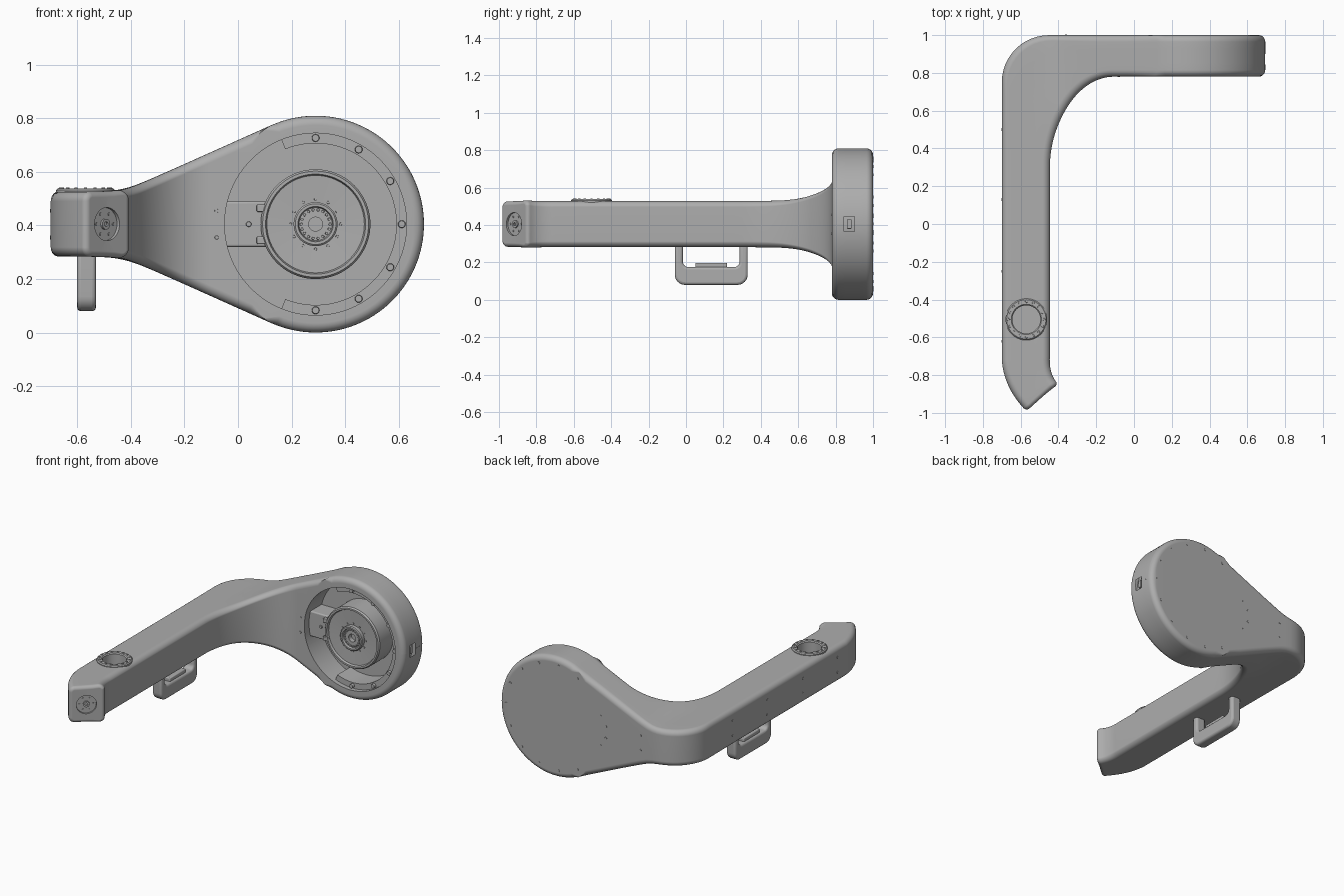
import bpy, bmesh
from math import sin, cos, sqrt, pi, radians
from mathutils import Vector as V, Matrix

cube = bpy.data.objects.get("Cube")
if cube:
    bpy.data.objects.remove(cube, do_unlink=True)

grey = bpy.data.materials.new("housing grey")
grey.use_nodes = True
grey.diffuse_color = (0.42, 0.42, 0.42, 1)
grey.node_tree.nodes["Principled BSDF"].inputs["Base Color"].default_value = grey.diffuse_color

X, Y, Z = V((1, 0, 0)), V((0, 1, 0)), V((0, 0, 1))
MID = 0.405                   # height of the symmetry plane
CX, R = 0.29, 0.405           # head circle
LEAN = radians(24.2)          # slope of the head's straight flanks
EDGE = 0.035                  # rounding of the housing edges


def finish(name, bm):
    bmesh.ops.remove_doubles(bm, verts=bm.verts, dist=1e-5)
    bmesh.ops.recalc_face_normals(bm, faces=bm.faces)
    me = bpy.data.meshes.new(name)
    bm.to_mesh(me)
    bm.free()
    me.materials.append(grey)
    ob = bpy.data.objects.new(name, me)
    bpy.context.scene.collection.objects.link(ob)
    return ob


def smooth(ob, angle=32):
    bpy.ops.object.select_all(action='DESELECT')
    ob.select_set(True)
    bpy.context.view_layer.objects.active = ob
    bpy.ops.object.shade_smooth_by_angle(angle=radians(angle))
    return ob


def place(origin, axis):
    return Matrix.Translation(origin) @ axis.to_track_quat('Z', 'Y').to_matrix().to_4x4()


def lathe(name, profile, origin, axis, seg=64):
    """Spin (radius, height) pairs about an axis."""
    bm = bmesh.new()
    m = place(origin, axis)
    rings = [[bm.verts.new(m @ V((r * cos(2 * pi * k / seg), r * sin(2 * pi * k / seg), h)))
              for k in range(seg)] for r, h in profile]
    for a, b in zip(rings, rings[1:]):
        for k in range(seg):
            j = (k + 1) % seg
            bm.faces.new((a[k], a[j], b[j], b[k]))
    return smooth(finish(name, bm))


def drum(name, r, depth, origin, axis, seg=64):
    return lathe(name, [(0, 0), (r, 0), (r, depth), (0, depth)], origin, axis, seg)


def dots(name, spots, r, h, seg=10):
    """Many small screw heads in one object; each spot is (position, axis)."""
    bm = bmesh.new()
    for p, axis in spots:
        bmesh.ops.create_cone(bm, cap_ends=True, segments=seg, radius1=r, radius2=r * 0.85,
                              depth=h, matrix=place(p, axis))
    return smooth(finish(name, bm))


def prism(name, pts, push, bevel=0):
    bm = bmesh.new()
    face = bm.faces.new([bm.verts.new(p) for p in pts])
    out = bmesh.ops.extrude_face_region(bm, geom=[face])["geom"]
    bmesh.ops.translate(bm, vec=push, verts=[v for v in out if isinstance(v, bmesh.types.BMVert)])
    ob = finish(name, bm)
    if bevel:
        mod = ob.modifiers.new("round", 'BEVEL')
        mod.width, mod.segments, mod.limit_method = bevel, 3, 'ANGLE'
        mod.angle_limit = radians(40)
    return smooth(ob)


def box(name, lo, hi, bevel=0):
    a, b = V(lo), V(hi)
    return prism(name, [a, V((b.x, a.y, a.z)), V((b.x, b.y, a.z)), V((a.x, b.y, a.z))],
                 Z * (b.z - a.z), bevel)


# Housing: sections lofted along the bent arm into the teardrop head
def half_height(x):
    if x > CX - R * sin(LEAN):
        return sqrt(max(0, R * R - (x - CX) ** 2))
    e = (R + (x - CX) * sin(LEAN)) / cos(LEAN) - 0.12
    return 0.12 + (e + sqrt(e * e + 0.0004)) / 2


def outward(x):
    if x > CX - R * sin(LEAN):
        nx = min(1, (x - CX) / R)
        return nx, sqrt(1 - nx * nx)
    s = (half_height(x + 1e-4) - half_height(x - 1e-4)) / 2e-4
    return -s / sqrt(1 + s * s), 1 / sqrt(1 + s * s)


def section(inner, outer, shrink=0):
    w = (outer - inner).length
    d = (outer - inner) / w
    r = max(EDGE - shrink, 0.004)
    arc = [(r * (1 - cos(a)), r * (1 - sin(a))) for a in (k * pi / 10 for k in range(6))]
    span = w - 2 * shrink
    row = arc + [(r + (span - 2 * r) * k / 4, 0) for k in (1, 2, 3)]
    row += [(span - u, drop) for u, drop in reversed(arc)]
    top = []
    for u, drop in row:
        p = inner + d * (u + shrink)
        nx, nz = outward(p.x)
        drop += shrink
        top.append((p.x - drop * nx, p.y, half_height(p.x) - drop * nz))
    return [V((x, y, MID + z)) for x, y, z in top] + \
           [V((x, y, MID - z)) for x, y, z in reversed(top)]


def curve(a, b, c, t):
    return V(a).lerp(V(b), t).lerp(V(b).lerp(V(c), t), t)


tip_in, tip_out = V((-0.425, -0.83)), V((-0.585, -0.975))
across = (tip_out - tip_in).normalized()
ahead = V((-across.y, across.x))
if ahead.y > 0:
    ahead = -ahead
CAP = 0.022
sections = []
for k in range(5, 0, -1):                       # rounded end of the arm
    a = k * pi / 10
    push = ahead * CAP * sin(a)
    sections.append(section(tip_in + push, tip_out + push, CAP * (1 - cos(a))))
for k in range(9):                              # slanted nose
    t = 1 - k / 8
    sections.append(section(curve((-0.45, -0.70), (-0.455, -0.78), tip_in, t),
                            curve((-0.70, -0.72), (-0.69, -0.86), tip_out, t)))
for k in range(1, 6):                           # straight arm
    y = -0.70 + k * 0.19
    sections.append(section(V((-0.45, y)), V((-0.70, y))))
for k in range(31):                             # corner
    t = k / 30
    a = t * pi / 2
    if t < 0.3:
        out = V((-0.70, 0.30 + 1.5 * t))
    elif t <= 0.7:
        b = (t - 0.3) / 0.4 * pi / 2
        out = V((-0.45 - 0.25 * cos(b), 0.75 + 0.25 * sin(b)))
    else:
        out = V((-0.45 + 1.1 * (t - 0.7), 1.0))
    sections.append(section(V((-0.12 - 0.33 * cos(a), 0.30 + 0.48 * sin(a))), out))
head_x = [-0.04, 0.04] + [CX + R * cos((pi / 2 + LEAN) * (1 - k / 40)) for k in range(41)]
for x in head_x:                                # head
    sections.append(section(V((x, 0.78)), V((x, 1.0))))

bm = bmesh.new()
rings = [[bm.verts.new(p) for p in s] for s in sections]
for a, b in zip(rings, rings[1:]):
    for k in range(len(a)):
        j = (k + 1) % len(a)
        bm.faces.new((a[k], a[j], b[j], b[k]))
bm.faces.new(rings[0])
housing = finish("housing", bm)

# Pockets cut into the housing
HUB = V((CX, 0, MID))
face = (tip_in + tip_out) / 2 + ahead * CAP
nose = V((face.x, face.y, MID))
nose_axis = V((ahead.x, ahead.y, 0))
ring_at = V((-0.57, -0.505, 0))
cutters = [
    drum("head_pocket_cutter", 0.34, 0.25, HUB + Y * 0.70, Y, 96),
    drum("top_hole_cutter", 0.08, 0.2, ring_at + Z * 0.43, Z),
    drum("nose_cutter", 0.062, 0.05, nose - nose_axis * 0.012, nose_axis, 48),
    box("port_cutter", (0.67, 0.845, 0.365), (0.75, 0.90, 0.445)),
]
for c in cutters:
    c.hide_render = True
    mod = housing.modifiers.new("cut", 'BOOLEAN')
    mod.operation, mod.solver, mod.object = 'DIFFERENCE', 'EXACT', c
bpy.context.view_layer.update()
housing.data = bpy.data.meshes.new_from_object(housing.evaluated_get(bpy.context.evaluated_depsgraph_get()))
housing.modifiers.clear()
for c in cutters:
    bpy.data.objects.remove(c, do_unlink=True)
smooth(housing)
housing.modifiers.new("clean_shading", 'WEIGHTED_NORMAL').keep_sharp = True

# Head interior: screw shelf, hub and bracket
def around(r, deg, y):
    a = radians(deg)
    return V((CX + r * cos(a), y, MID + r * sin(a)))


sweep = range(-112, 113, 4)
prism("screw_shelf", [around(0.345, d, 0.81) for d in sweep] +
      [around(0.302, d, 0.81) for d in reversed(sweep)], Y * 0.15)
dots("shelf_screws", [(around(0.322, d, 0.805), -Y) for d in range(-90, 91, 30)], 0.015, 0.024, 16)
lathe("hub", [(0, 0), (0.205, 0), (0.205, 0.145), (0.198, 0.155), (0.187, 0.155), (0.182, 0.14),
              (0.082, 0.135), (0.082, 0.16), (0.076, 0.165), (0.066, 0.165), (0.062, 0.15),
              (0.026, 0.15), (0.026, 0.12), (0, 0.12)], HUB + Y * 0.955, -Y, 80)
dots("hub_screws", [(around(0.093, d, 0.82), -Y) for d in range(0, 360, 30)], 0.006, 0.012)
dots("hub_teeth", [(around(0.054, d, 0.804), -Y) for d in range(0, 360, 20)], 0.006, 0.012)
box("motor_bracket", (-0.06, 0.83, 0.32), (0.11, 0.955, 0.49), 0.008)
for side in (-1, 1):
    z = MID + side * 0.06
    box("bracket_tab", (0.07, 0.805, z - 0.014), (0.115, 0.84, z + 0.014), 0.004)
dots("bracket_screw", [(V((0.04, 0.828, MID)), -Y)], 0.011, 0.01)

# Ring around the top hole
lathe("top_ring", [(0.074, -0.07), (0.074, 0.004), (0.08, 0.010), (0.104, 0.010), (0.11, 0.004),
                   (0.11, -0.02), (0.074, -0.07)], ring_at + Z * 0.528, Z)
dots("ring_screws", [(ring_at + V((0.094 * cos(k * pi / 8), 0.094 * sin(k * pi / 8), 0.539)), Z)
                     for k in range(16)], 0.007, 0.006)

# Socket on the nose
lathe("nose_socket", [(0.020, 0), (0.020, 0.010), (0.009, 0.010), (0.009, 0)],
      nose - nose_axis * 0.013, nose_axis, 32)
side_axis = nose_axis.cross(Z)
dots("nose_screws", [(nose - nose_axis * 0.011 + 0.043 * (side_axis * cos(k * pi / 3) + Z * sin(k * pi / 3)),
                      nose_axis) for k in range(6)], 0.006, 0.006)

# Connector in the rim port
box("port_connector", (0.66, 0.86, 0.38), (0.688, 0.885, 0.43), 0.003)

# Screws along the arm and on the back cover
pairs = [MID - 0.05, MID + 0.05]
arm = [(V((-0.45, y, z)), X) for y in (-0.62, -0.25, 0.13) for z in pairs]
arm += [(V((-0.70, y, z)), -X) for y in (-0.62, -0.25, 0.13, 0.5) for z in pairs]
arm += [(V((-0.36, 1.0, z)), Y) for z in pairs] + [(V((-0.08, 0.78, z)), -Y) for z in pairs]
dots("arm_screws", arm, 0.008, 0.004)
back = [(around(0.355, d, 1.0), Y) for d in range(-120, 121, 24)]
back += [(V((x, 1.0, MID + s * z)), Y) for x, z in ((-0.10, 0.04), (-0.06, 0.10)) for s in (-1, 1)]
dots("back_screws", back, 0.009, 0.003)

# Carrying handle under the arm
def u_shape(y0, y1, z0, r):
    pts = [(y0, 0.32)]
    for cy, start in ((y0 + r, pi), (y1 - r, 1.5 * pi)):
        pts += [(cy + r * cos(start + k * pi / 12), z0 + r + r * sin(start + k * pi / 12)) for k in range(7)]
    return [V((-0.601, y, z)) for y, z in pts + [(y1, 0.32)]]


prism("handle", u_shape(-0.06, 0.33, 0.08, 0.055) + u_shape(-0.017, 0.287, 0.175, 0.03)[::-1],
      X * 0.07, 0.014)
box("handle_trigger", (-0.588, 0.05, 0.165), (-0.544, 0.22, 0.198), 0.006)
